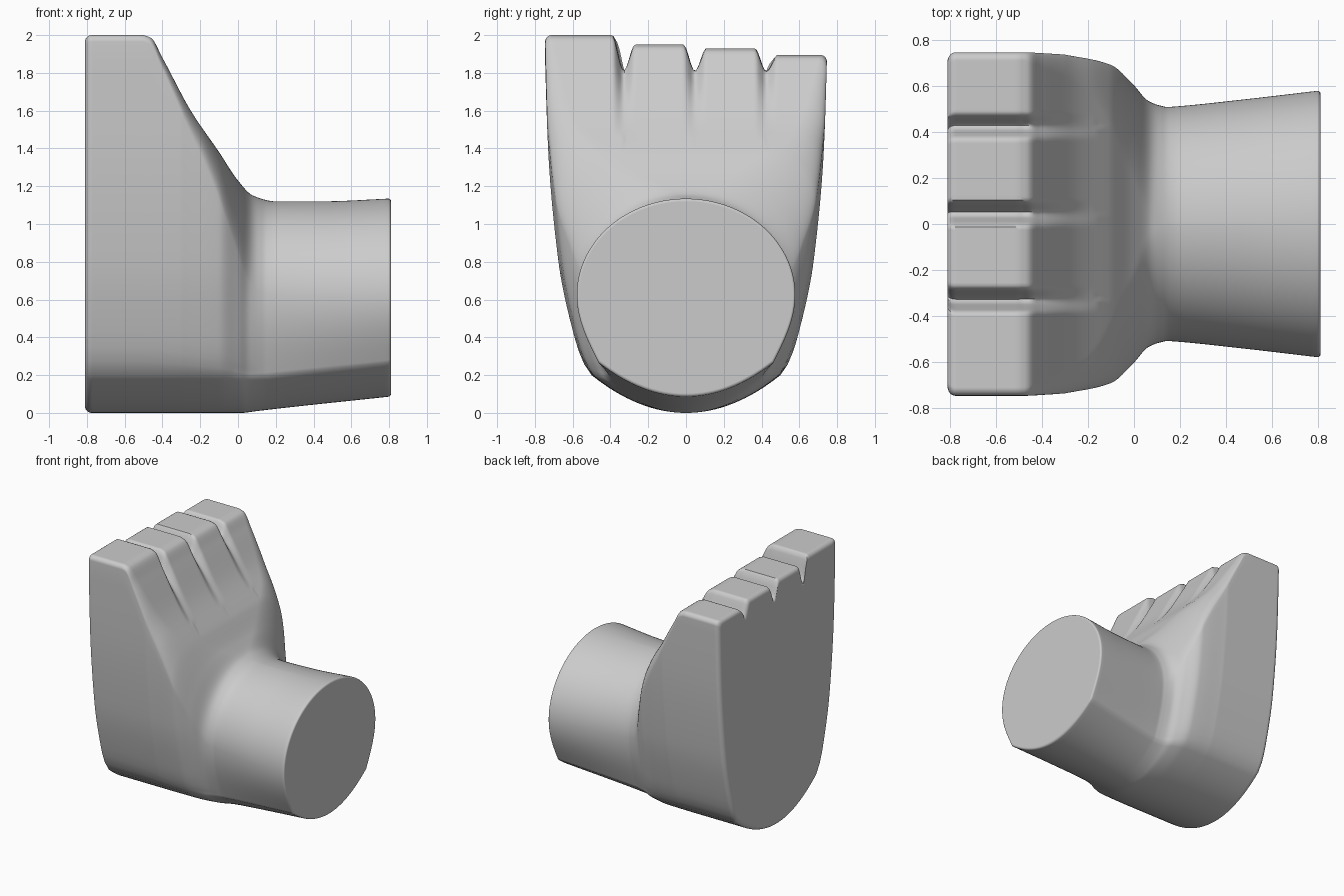
import bpy, bmesh
from math import sin, cos, pi, sqrt

cube = bpy.data.objects.get("Cube")
if cube:
    bpy.data.objects.remove(cube)


def curve(keys):
    """Smooth, non-overshooting curve through (position, value) keys."""
    xs, ys = zip(*keys)
    d = [(ys[i + 1] - ys[i]) / (xs[i + 1] - xs[i]) for i in range(len(xs) - 1)]
    m = [d[0]] + [2 * a * b / (a + b) if a * b > 0 else 0 for a, b in zip(d, d[1:])] + [d[-1]]

    def value(x):
        if x <= xs[0]:
            return ys[0]
        if x >= xs[-1]:
            return ys[-1]
        i = max(k for k in range(len(xs) - 1) if xs[k] <= x)
        h = xs[i + 1] - xs[i]
        t = (x - xs[i]) / h
        return (ys[i] * (1 + 2 * t) * (1 - t) ** 2 + ys[i + 1] * t * t * (3 - 2 * t)
                + h * t * (1 - t) * (m[i] * (1 - t) - m[i + 1] * t))
    return value


# Shape of the foot along its length, from sole to ankle
top = curve([(-.5, 2), (-.46, 1.985), (-.4, 1.88), (-.25, 1.6), (-.1, 1.38),
             (0, 1.23), (.08, 1.15), (.2, 1.12), (.45, 1.12), (.81, 1.135)])
base = curve([(.03, 0), (.12, .012), (.81, .087)])
leg_blend = curve([(-.3, 0), (-.1, .1), (0, .45), (.06, .8), (.14, 1)])
leg_width = curve([(.1, .505), (.2, .512), (.45, .538), (.81, .58)])
round_y = curve([(-.47, .035), (-.2, .15), (-.05, .35), (.1, .51), (.81, .58)])
round_z = curve([(-.47, .035), (-.2, .15), (-.05, .3), (.1, .49), (.81, .51)])
toe_fade = curve([(-.47, 1), (-.1, 0)])
groove_fade = curve([(-.48, 1), (-.38, .5), (-.28, .17), (-.17, 0)])
foot_side = curve([(.2, .5), (.26, .54), (.4, .59), (.8, .675), (1.4, .73), (2, .75)])

# Toes: sideways groove positions and how far each toe sits below the tallest
grooves = (-.33, .047, .425)
drops = (0, -.05, -.07, -.105)
COLS, SIDE, BOTTOM = 180, 24, 32


def toe_drop(y):
    return drops[sum(y > g for g in grooves)]


def section(x):
    """Closed outline of the foot at one position along its length."""
    t, z0, w = leg_blend(x), base(x), leg_width(x)
    corner = z0 + .2 - .02 * t
    ry, rz, fade = round_y(x), round_z(x), toe_fade(x)

    def side(s, v):
        zs = top(x) - rz + fade * toe_drop(s)
        z = corner + (zs - corner) * v
        y = foot_side(z) * (1 - t) + w * (.8 + .2 * sin(v * pi / 2)) * t
        return s * y, z

    pts = []
    half = abs(side(1, 0)[0])
    for i in range(BOTTOM + 1):
        u = 2 * i / BOTTOM - 1
        pts.append((u * half, z0 + (corner - z0) * u * u))
    pts += [side(1, i / SIDE) for i in range(1, SIDE)]
    width = side(1, 1)[0]
    for i in range(COLS + 1):
        y = width * cos(pi * i / COLS)
        q = min(1, (width - abs(y)) / ry)
        crown = top(x) + fade * toe_drop(y)
        z = crown - rz + rz * sqrt(max(0, 1 - (1 - q) ** 2))
        for g in grooves:
            a = max(0, 1 - abs(y - g) / .06)
            level = 2 + (toe_drop(g - .01) + toe_drop(g + .01)) / 2
            floor = (level - 1.81) * groove_fade(x)
            mean = crown - toe_drop(y) * fade + (level - 2) * fade
            k = a * a * (3 - 2 * a)
            z += (mean - floor - z) * k if floor > 0 else (mean - z) * k * fade
        pts.append((y, z))
    pts += [side(-1, 1 - i / SIDE) for i in range(1, SIDE)]
    return pts


def ring(bm, x, inset):
    """Add one outline, drawn in slightly for the rounded rims."""
    pts = section(x)
    zc = (top(x) + base(x)) / 2
    sy, sz = 1 - inset / .65, 1 - inset / (top(x) - zc)
    return [bm.verts.new((x, y * sy, zc + (z - zc) * sz)) for y, z in pts]


# Positions along the length, with rounded rims at sole and ankle
END, SOLE_R, ANKLE_R, STEPS = .81, .035, .015, 6
stations = []
for i in range(STEPS + 1):
    a = pi / 2 * i / STEPS
    stations.append((-END + SOLE_R * (1 - cos(a)), SOLE_R * (1 - sin(a))))
stations += [(-.77 + .05 * i, 0) for i in range(6)]
stations += [(-.5 + .0125 * i, 0) for i in range(56)]
stations += [(.22 + .05 * i, 0) for i in range(12)]
for i in range(STEPS + 1):
    a = pi / 2 * i / STEPS
    stations.append((END - ANKLE_R * (1 - sin(a)), ANKLE_R * (1 - cos(a))))

bm = bmesh.new()
rings = [ring(bm, x, inset) for x, inset in stations]
for a, b in zip(rings, rings[1:]):
    for i in range(len(a)):
        j = (i + 1) % len(a)
        bm.faces.new((a[i], a[j], b[j], b[i]))
caps = [bm.faces.new(rings[0]), bm.faces.new(rings[-1])]
bmesh.ops.recalc_face_normals(bm, faces=bm.faces[:])
mesh = bpy.data.meshes.new("foot")
bm.to_mesh(mesh)
bm.free()

foot = bpy.data.objects.new("foot", mesh)
bpy.context.collection.objects.link(foot)

# Plain grey colour
grey = bpy.data.materials.new("plain_grey")
grey.use_nodes = True
colour = (.6, .6, .6, 1)
grey.diffuse_color = colour
grey.node_tree.nodes["Principled BSDF"].inputs["Base Color"].default_value = colour
mesh.materials.append(grey)

# Smooth skin, flat sole and ankle cut
bpy.context.view_layer.objects.active = foot
foot.select_set(True)
bpy.ops.object.shade_smooth_by_angle(angle=.9)
for face in mesh.polygons:
    if len(face.vertices) > 4:
        face.use_smooth = False
